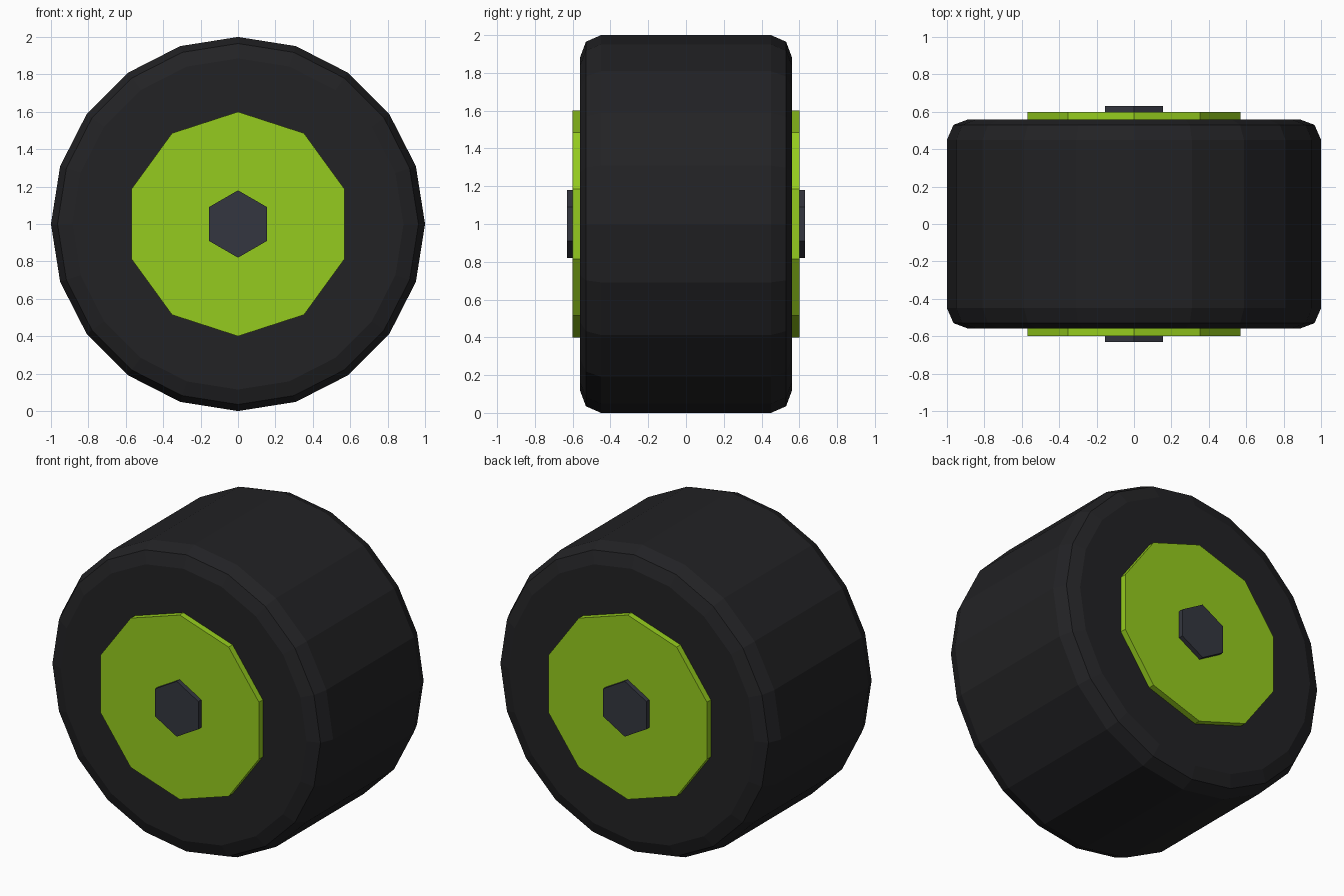
import bpy, bmesh
from math import sin, cos, tau

if "Cube" in bpy.data.objects:
    bpy.data.objects.remove(bpy.data.objects["Cube"])


def material(name, rgb):
    mat = bpy.data.materials.new(name)
    mat.diffuse_color = (*rgb, 1)
    mat.use_nodes = True
    mat.node_tree.nodes["Principled BSDF"].inputs["Base Color"].default_value = mat.diffuse_color
    return mat


def turned_part(name, profile, sides, mat):
    """Closed solid turned about the axle; profile is (y, radius) pairs."""
    bm = bmesh.new()
    rings = [[bm.verts.new((r * sin(tau * i / sides), y, 1 + r * cos(tau * i / sides)))
              for i in range(sides)] for y, r in profile]
    for a, b in zip(rings, rings[1:]):
        for i in range(sides):
            j = (i + 1) % sides
            bm.faces.new((a[i], a[j], b[j], b[i]))
    bm.faces.new(rings[0])
    bm.faces.new(rings[-1])
    bmesh.ops.recalc_face_normals(bm, faces=bm.faces)
    mesh = bpy.data.meshes.new(name)
    bm.to_mesh(mesh)
    bm.free()
    mesh.materials.append(mat)
    obj = bpy.data.objects.new(name, mesh)
    bpy.context.collection.objects.link(obj)
    return obj


rubber = material("rubber", (0.016, 0.016, 0.018))
green = material("green_paint", (0.30, 0.60, 0.013))
steel = material("dark_steel", (0.034, 0.037, 0.050))

# Tyre with a two-step rounded shoulder, mirrored across its width
shoulder = [(0.56, 0.885), (0.53, 0.965), (0.45, 1.0)]
tyre_profile = [(-y, r) for y, r in shoulder] + shoulder[::-1]
turned_part("tyre", tyre_profile, 20, rubber)

# Ten-sided rim disc and hexagonal axle nut, both passing right through
turned_part("rim", [(-0.6, 0.6), (0.6, 0.6)], 10, green)
turned_part("axle_nut", [(-0.63, 0.18), (0.63, 0.18)], 6, steel)
